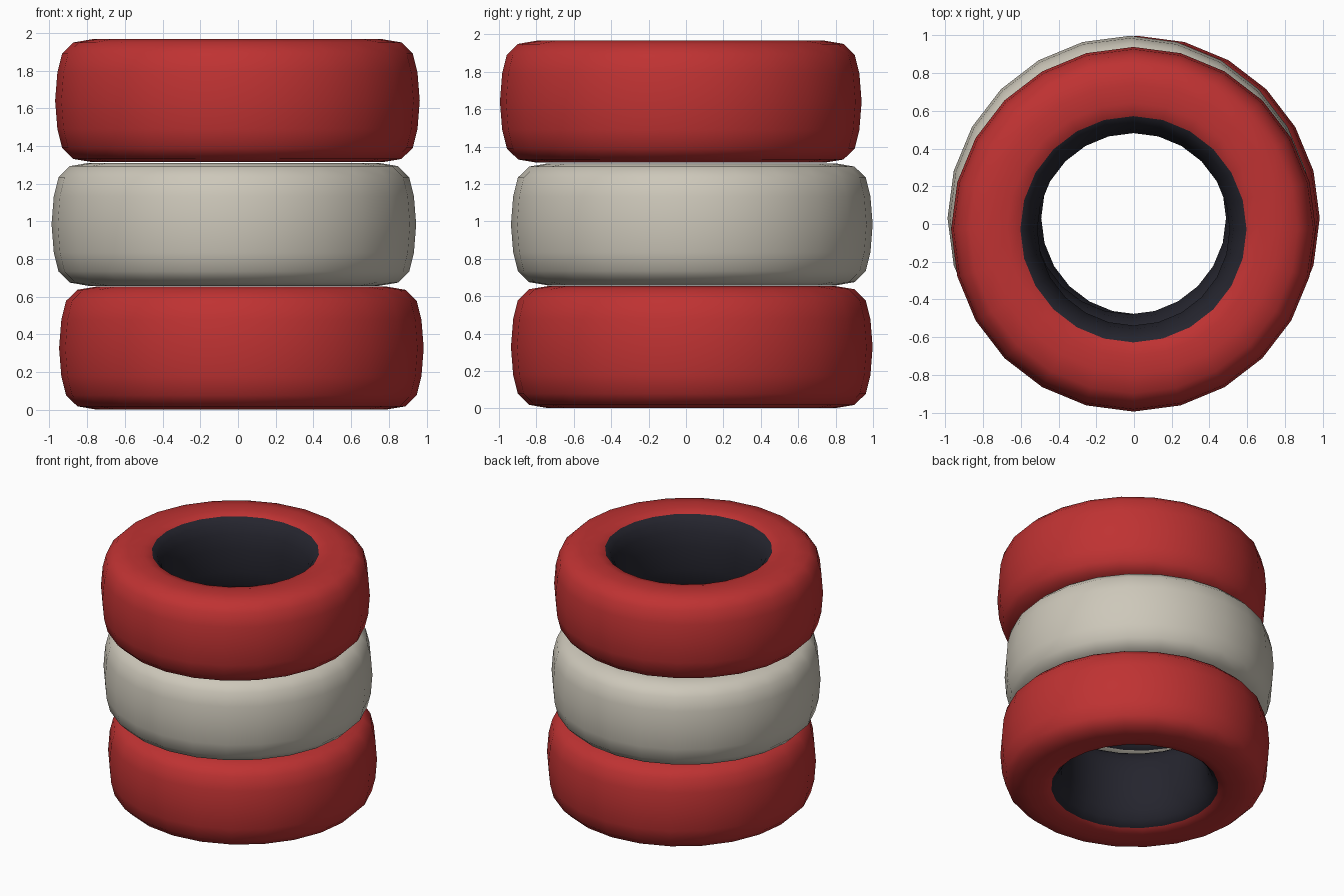
import bpy, bmesh, math
from mathutils import Matrix, Vector

cube = bpy.data.objects.get("Cube")
if cube:
    bpy.data.objects.remove(cube, do_unlink=True)

SEGMENTS = 24
HALF = 0.328  # half the height of one tyre


def material(name, rgb):
    mat = bpy.data.materials.new(name)
    mat.use_nodes = True
    mat.diffuse_color = (*rgb, 1)
    mat.node_tree.nodes["Principled BSDF"].inputs["Base Color"].default_value = (*rgb, 1)
    return mat


red = material("red paint", (0.52, 0.032, 0.032))
white = material("off white paint", (0.61, 0.575, 0.49))
dark = material("dark rubber", (0.018, 0.018, 0.027))

# Upper half of the tyre section (radius, height), from the hole to the tread
upper = [(0.51, 0.09), (0.53, 0.2), (0.56, 0.265), (0.6, 0.308), (0.67, 0.326),
         (0.77, 0.326), (0.87, 0.309), (0.93, 0.25), (0.955, 0.15)]
section = upper + [(0.967, 0)] + [(r, -z) for r, z in reversed(upper)]
RIM = 0.6  # paint stops here


def tyre(name, paint, x, y, level):
    bm = bmesh.new()
    rings = []
    for i in range(SEGMENTS):
        turn = Matrix.Rotation(math.tau * i / SEGMENTS, 3, "Z")
        rings.append([bm.verts.new(turn @ Vector((r, 0, z))) for r, z in section])
    count = len(section)
    for i, ring in enumerate(rings):
        following = rings[(i + 1) % SEGMENTS]
        for j in range(count):
            k = (j + 1) % count
            face = bm.faces.new((ring[j], following[j], following[k], ring[k]))
            # Faces inside the hole stay bare rubber
            if max(section[j][0], section[k][0]) <= RIM:
                face.material_index = 1
    bmesh.ops.recalc_face_normals(bm, faces=bm.faces)
    mesh = bpy.data.meshes.new(name)
    bm.to_mesh(mesh)
    bm.free()
    mesh.materials.append(paint)
    mesh.materials.append(dark)
    mesh.shade_smooth()
    obj = bpy.data.objects.new(name, mesh)
    obj.location = (x, y, HALF * (2 * level + 1))
    bpy.context.collection.objects.link(obj)


# Loosely stacked tyres, each a little off centre
tyre("bottom_tyre", red, 0.018, 0.031, 0)
tyre("middle_tyre", white, -0.022, 0.031, 1)
tyre("top_tyre", red, -0.003, -0.028, 2)
